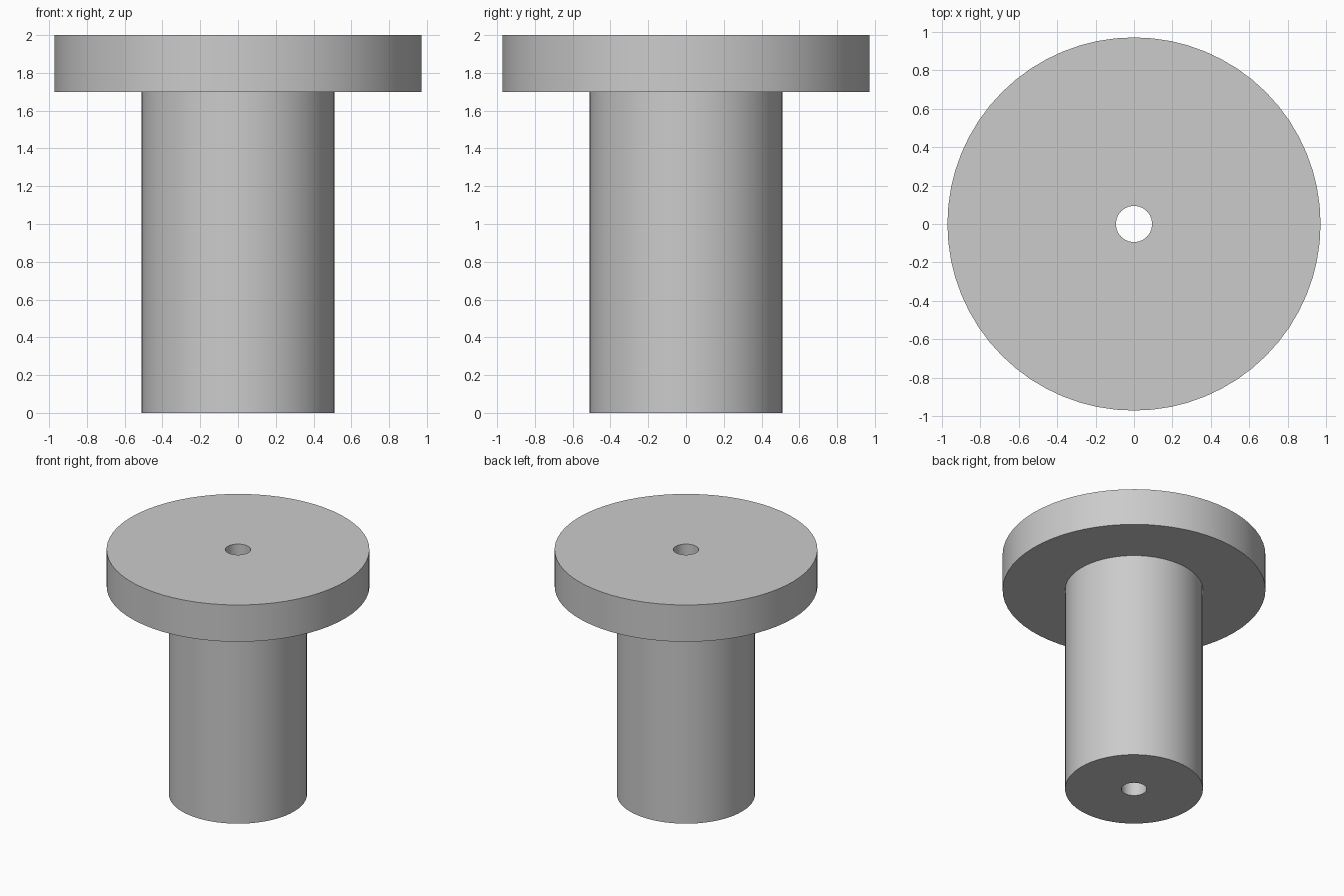
import bpy
import bmesh
import math

SEGMENTS = 64
BORE_R, SHAFT_R, FLANGE_R = 0.094, 0.51, 0.972
FLANGE_Z, TOP_Z = 1.7, 2.0

cube = bpy.data.objects.get("Cube")
if cube:
    bpy.data.objects.remove(cube, do_unlink=True)

# Plain grey material
grey = bpy.data.materials.new("plain_grey")
grey.use_nodes = True
colour = (0.6, 0.6, 0.6, 1)
grey.diffuse_color = colour
grey.node_tree.nodes["Principled BSDF"].inputs["Base Color"].default_value = colour

# Flanged bushing: closed half section turned about the z axis
section = [(BORE_R, 0), (SHAFT_R, 0), (SHAFT_R, FLANGE_Z),
           (FLANGE_R, FLANGE_Z), (FLANGE_R, TOP_Z), (BORE_R, TOP_Z)]
bm = bmesh.new()
verts = [bm.verts.new((r, 0, z)) for r, z in section]
edges = [bm.edges.new((v, verts[i - 1])) for i, v in enumerate(verts)]
bmesh.ops.spin(bm, geom=verts + edges, cent=(0, 0, 0), axis=(0, 0, 1),
               angle=math.tau, steps=SEGMENTS, use_merge=True)
bmesh.ops.remove_doubles(bm, verts=bm.verts, dist=0.0001)
bmesh.ops.recalc_face_normals(bm, faces=bm.faces)
mesh = bpy.data.meshes.new("flanged_bushing")
bm.to_mesh(mesh)
bm.free()
mesh.materials.append(grey)

bushing = bpy.data.objects.new("flanged_bushing", mesh)
bpy.context.collection.objects.link(bushing)

# Smooth round walls with crisp rims
bpy.ops.object.select_all(action="DESELECT")
bushing.select_set(True)
bpy.context.view_layer.objects.active = bushing
bpy.ops.object.shade_smooth_by_angle(angle=math.radians(30))
